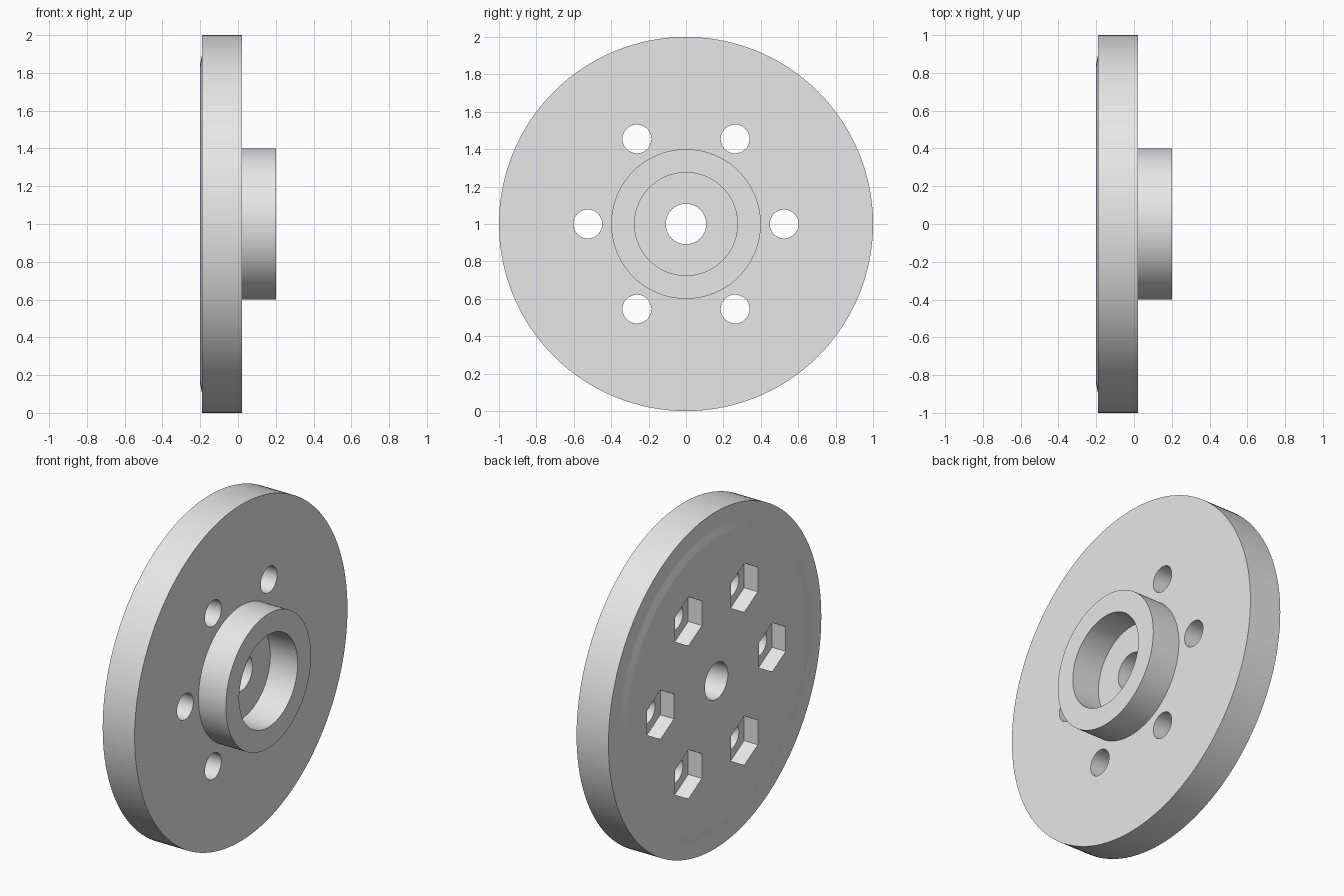
import bpy, bmesh, math
from mathutils import Matrix, Vector

cube = bpy.data.objects.get("Cube")
if cube:
    bpy.data.objects.remove(cube, do_unlink=True)

AXIS_Z = 1.0          # height of the wheel axis
BOLT_RADIUS = 0.525   # bolt circle

grey = bpy.data.materials.new("plain grey")
grey.use_nodes = True
grey.diffuse_color = (0.8, 0.8, 0.8, 1)
grey.node_tree.nodes["Principled BSDF"].inputs["Base Color"].default_value = (0.8, 0.8, 0.8, 1)


def add_object(name, bm):
    bmesh.ops.recalc_face_normals(bm, faces=bm.faces)
    mesh = bpy.data.meshes.new(name)
    bm.to_mesh(mesh)
    bm.free()
    obj = bpy.data.objects.new(name, mesh)
    obj.data.materials.append(grey)
    bpy.context.collection.objects.link(obj)
    return obj


def lathe(name, profile, steps):
    """Turn a closed (x, radius) profile around the x axis."""
    bm = bmesh.new()
    verts = [bm.verts.new((x, 0, AXIS_Z + r)) for x, r in profile]
    edges = [bm.edges.new((v, verts[i - 1])) for i, v in enumerate(verts)]
    bmesh.ops.spin(bm, geom=verts + edges, cent=(0, 0, AXIS_Z), axis=(1, 0, 0),
                   angle=math.tau, steps=steps)
    bmesh.ops.remove_doubles(bm, verts=bm.verts, dist=0.0001)
    return add_object(name, bm)


def bolt_cutters(name, radius, sides, x0, x1):
    """Six prisms along x, spaced round the bolt circle."""
    bm = bmesh.new()
    for i in range(6):
        a = i * math.tau / 6
        centre = Vector(((x0 + x1) / 2, BOLT_RADIUS * math.cos(a),
                         AXIS_Z + BOLT_RADIUS * math.sin(a)))
        bmesh.ops.create_cone(bm, cap_ends=True, segments=sides, radius1=radius,
                              radius2=radius, depth=x1 - x0,
                              matrix=Matrix.Translation(centre) @ Matrix.Rotation(math.pi / 2, 4, "Y"))
    # turn hexagons so that a corner points straight up
    if sides == 6:
        top = max(v.co.z for v in bm.verts) - AXIS_Z - BOLT_RADIUS * math.sin(math.pi / 3)
        if top < radius * 0.95:
            for i in range(6):
                a = i * math.tau / 6
                c = Vector((0, BOLT_RADIUS * math.cos(a), AXIS_Z + BOLT_RADIUS * math.sin(a)))
                near = [v for v in bm.verts if (v.co.yz - c.yz).length < radius * 1.1]
                bmesh.ops.rotate(bm, verts=near, cent=c, matrix=Matrix.Rotation(math.pi / 6, 3, "X"))
    obj = add_object(name, bm)
    obj.hide_render = True
    return obj


# disc with raised back face, hub ring, counterbore and axle hole
wheel = lathe("flanged_disc", [
    (-0.2, 0.108), (-0.2, 0.85), (-0.19, 0.9), (-0.19, 1.0), (0.02, 1.0),
    (0.02, 0.4), (0.2, 0.4), (0.2, 0.275), (0.02, 0.275), (0.02, 0.108)], 128)

# bolt holes and hexagonal nut pockets
cutters = [bolt_cutters("nut_pocket_cutter", 0.146, 6, -0.4, -0.11),
           bolt_cutters("bolt_hole_cutter", 0.077, 48, -0.5, 0.5)]
bpy.ops.object.select_all(action="DESELECT")
wheel.select_set(True)
bpy.context.view_layer.objects.active = wheel
for cutter in cutters:
    mod = wheel.modifiers.new(cutter.name, "BOOLEAN")
    mod.operation = "DIFFERENCE"
    mod.solver = "EXACT"
    mod.object = cutter
    bpy.ops.object.modifier_apply(modifier=mod.name)
    bpy.data.objects.remove(cutter, do_unlink=True)

bpy.ops.object.shade_smooth_by_angle(angle=math.radians(9))
